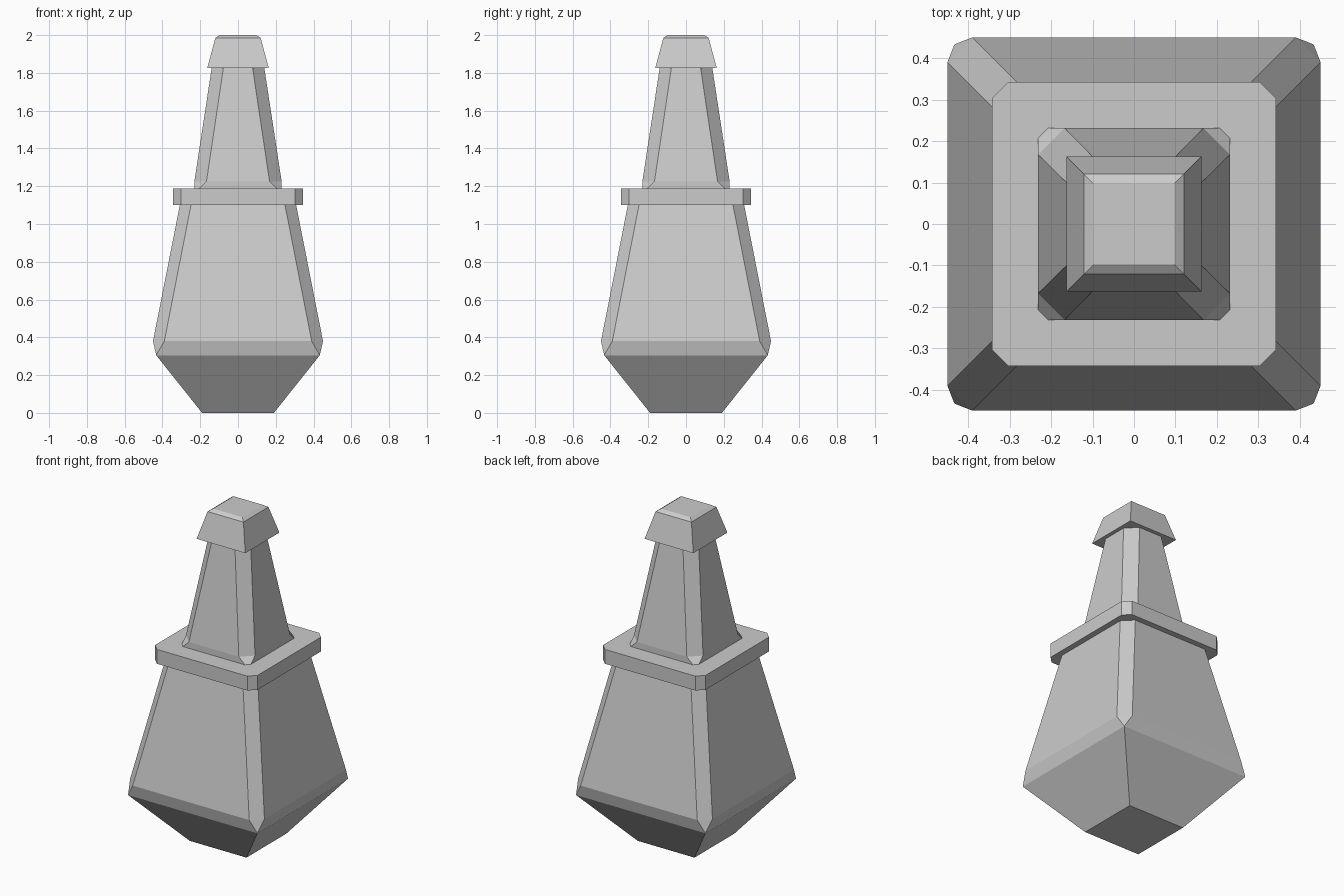
import bpy, bmesh

if "Cube" in bpy.data.objects:
    bpy.data.objects.remove(bpy.data.objects["Cube"])


def ring(bm, z, half, inner):
    """Square ring with corners cut back to 'inner' (inner == half gives a sharp square)."""
    h, i = half, inner
    pts = [(i, -h), (h, -i), (h, i), (i, h), (-i, h), (-h, i), (-h, -i), (-i, -h)]
    return [bm.verts.new((x, y, z)) for x, y in pts]


def stack(name, levels):
    """Loft closed flat-shaded body through (z, half, inner) levels."""
    bm = bmesh.new()
    rings = [ring(bm, *lv) for lv in levels]
    for a, b in zip(rings, rings[1:]):
        for k in range(8):
            n = (k + 1) % 8
            bm.faces.new((a[k], a[n], b[n], b[k]))
    bm.faces.new(rings[0][::-1])
    bm.faces.new(rings[-1])
    bmesh.ops.remove_doubles(bm, verts=bm.verts, dist=1e-5)
    bmesh.ops.recalc_face_normals(bm, faces=bm.faces)
    mesh = bpy.data.meshes.new(name)
    bm.to_mesh(mesh)
    bm.free()
    obj = bpy.data.objects.new(name, mesh)
    bpy.context.collection.objects.link(obj)
    return obj


# Tapered lower body with pointed base and chamfered corners
stack("lower_body", [(0.0, 0.19, 0.19), (0.305, 0.433, 0.433),
                     (0.38, 0.45, 0.39), (1.11, 0.306, 0.247)])

# Flat collar plate
stack("collar", [(1.10, 0.343, 0.303), (1.187, 0.343, 0.303)])

# Tapered neck rising out of the collar
stack("neck", [(1.165, 0.231, 0.231), (1.225, 0.231, 0.167), (1.835, 0.138, 0.076)])

# Square cap with a small bevelled top
stack("cap", [(1.825, 0.163, 0.163), (1.985, 0.12, 0.12), (2.0, 0.098, 0.098)])
